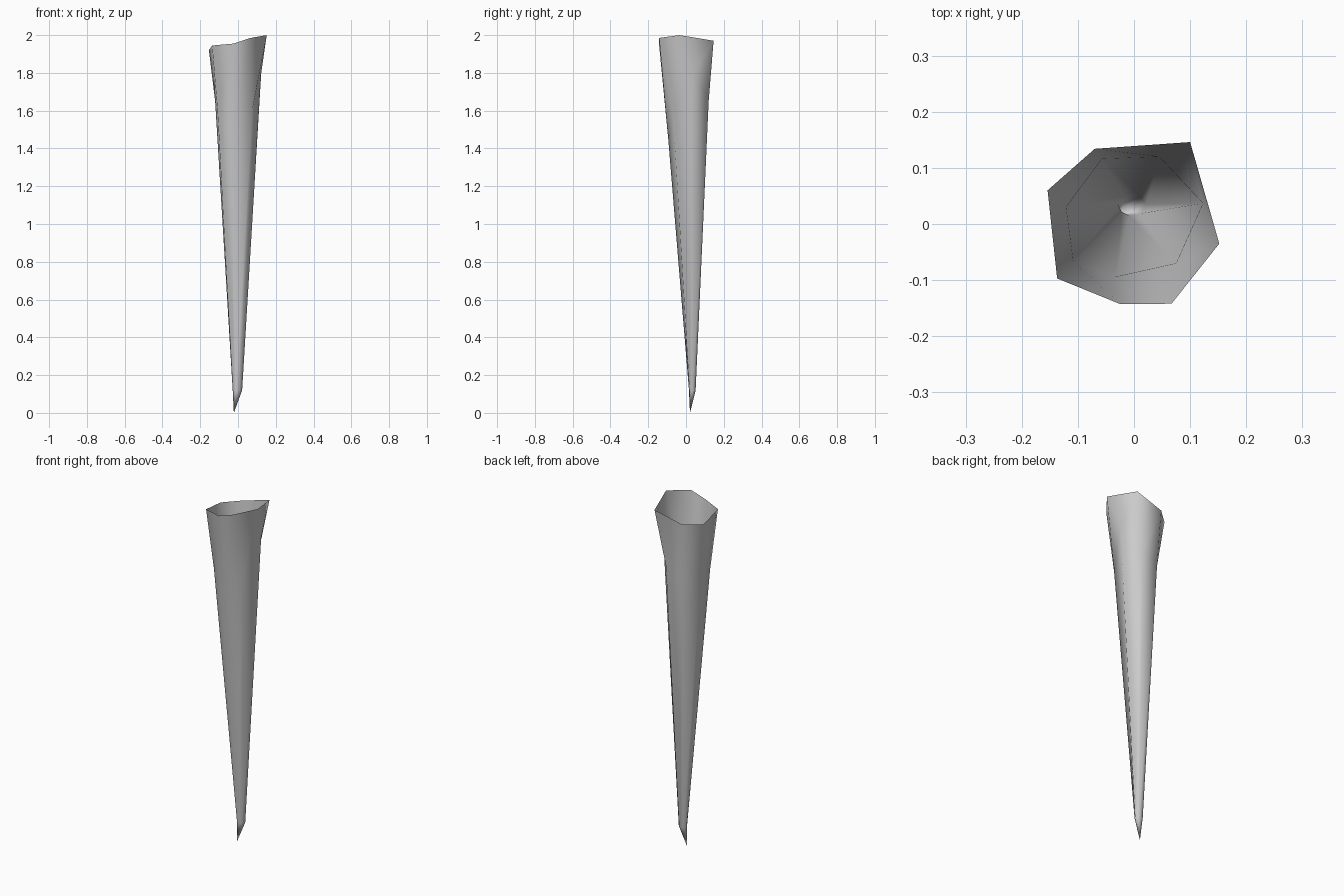
import bpy, bmesh, math

if "Cube" in bpy.data.objects:
    bpy.data.objects.remove(bpy.data.objects["Cube"])

# Uneven open rim and the narrower neck below it, both counter-clockwise
rim = [(0.10, 0.146, 1.97), (-0.07, 0.134, 1.925), (-0.154, 0.06, 1.92),
       (-0.137, -0.097, 1.945), (-0.024, -0.143, 1.955), (0.067, -0.142, 1.985),
       (0.152, -0.035, 2.0)]
neck = [(0.045, 0.12, 1.65), (-0.057, 0.116, 1.6), (-0.121, 0.03, 1.65),
        (-0.108, -0.067, 1.6), (-0.033, -0.094, 1.45), (0.075, -0.07, 1.6),
        (0.123, 0.037, 1.8)]

# Small ring just above the slanted point
low = []
for x, y, z in neck:
    a = math.atan2(y - 0.03, x)
    low.append((-0.003 + 0.025 * math.cos(a), 0.034 + 0.019 * math.sin(a), 0.12))

bm = bmesh.new()
rings = [[bm.verts.new(p) for p in ring] for ring in (low, neck, rim)]
tip = bm.verts.new((-0.022, 0.021, 0.0))
n = len(rim)

# Walls, left open at the top
for a, b in zip(rings, rings[1:]):
    for i in range(n):
        j = (i + 1) % n
        bm.faces.new((a[i], a[j], b[j], b[i]))

# Pointed end
for i in range(n):
    bm.faces.new((tip, rings[0][(i + 1) % n], rings[0][i]))

for f in bm.faces:
    f.smooth = True
mesh = bpy.data.meshes.new("hollow_spike")
bm.to_mesh(mesh)
bm.free()
spike = bpy.data.objects.new("hollow_spike", mesh)
bpy.context.collection.objects.link(spike)
